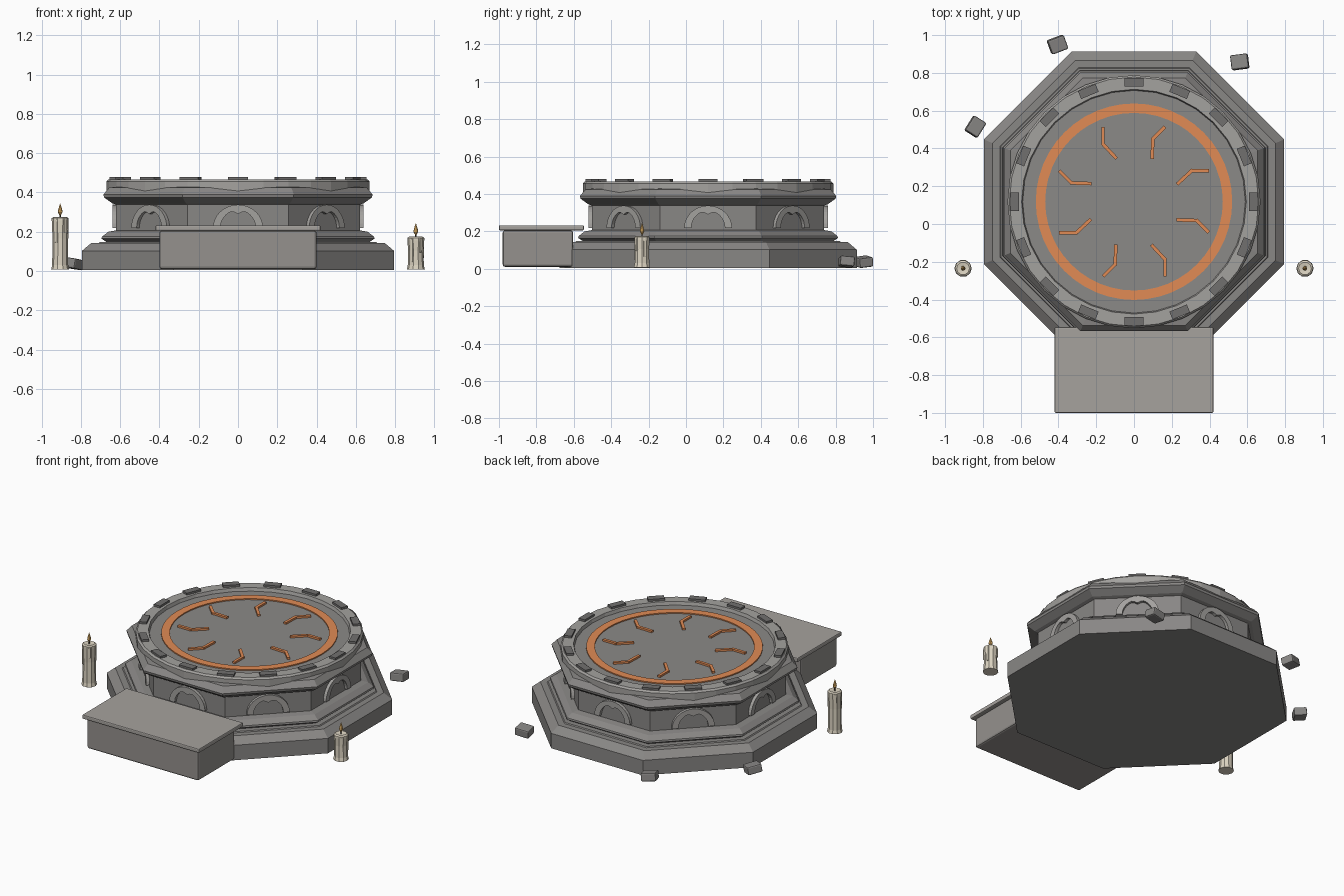
import bpy, bmesh, math
from mathutils import Matrix, Vector

if "Cube" in bpy.data.objects:
    bpy.data.objects.remove(bpy.data.objects["Cube"])

CY = 0.118  # centre of the octagonal dais in y


def mat(name, col):
    m = bpy.data.materials.new(name)
    m.diffuse_color = (*col, 1)
    m.use_nodes = True
    m.node_tree.nodes["Principled BSDF"].inputs["Base Color"].default_value = m.diffuse_color
    return m


ORANGE = mat("glow_orange", (0.75, 0.26, 0.09))
WAX = mat("wax", (0.72, 0.66, 0.54))
FLAME = mat("flame", (0.85, 0.5, 0.15))
WICK = mat("wick", (0.05, 0.04, 0.03))
STONE = mat("stone_mid", (0.25, 0.242, 0.235))
FLOOR = mat("stone_floor", (0.26, 0.252, 0.245))
LIGHT = mat("stone_light", (0.37, 0.36, 0.345))
STEP = mat("stone_step", (0.30, 0.285, 0.27))
SLAB = mat("stone_slab", (0.38, 0.36, 0.34))
DARK = mat("stone_dark", (0.165, 0.16, 0.158))


def finish(name, bm, material=None, loc=(0, 0, 0), bevel=0):
    bmesh.ops.recalc_face_normals(bm, faces=bm.faces)
    me = bpy.data.meshes.new(name)
    bm.to_mesh(me)
    bm.free()
    ob = bpy.data.objects.new(name, me)
    bpy.context.collection.objects.link(ob)
    ob.location = loc
    if material:
        me.materials.append(material)
    if bevel:
        b = ob.modifiers.new("bevel", "BEVEL")
        b.width, b.segments = bevel, 2
    return ob


def lathe(name, prof, n, loc=(0, CY, 0), material=STONE, closed=False, flats=False):
    """Revolve (radius, z) points; flats=True treats radius as apothem."""
    bm = bmesh.new()
    k = 1 / math.cos(math.pi / n) if flats else 1
    off = math.pi / n if flats else 0
    rings = [[bm.verts.new((r * k * math.cos(off + math.tau * i / n),
                            r * k * math.sin(off + math.tau * i / n), z))
              for i in range(n)] for r, z in prof]
    pairs = list(zip(rings, rings[1:]))
    if closed:
        pairs.append((rings[-1], rings[0]))
    else:
        bm.faces.new(rings[0])
        bm.faces.new(rings[-1])
    for a, b in pairs:
        for i in range(n):
            j = (i + 1) % n
            bm.faces.new((a[i], a[j], b[j], b[i]))
    return finish(name, bm, material, loc)


def box(name, centre, size, rot=None, material=STONE, bevel=0):
    bm = bmesh.new()
    bmesh.ops.create_cube(bm, size=1)
    bmesh.ops.scale(bm, vec=size, verts=bm.verts)
    if rot:
        bm.transform(rot)
    return finish(name, bm, material, centre, bevel)


def rotz(a):
    return Matrix.Rotation(a, 4, "Z")


# Octagonal plinth, lower moulding, drum and upper moulding
lathe("plinth", [(.795, .005), (.795, .102), (.748, .142), (.71, .142), (.705, .148), (.6, .148)],
      8, flats=True)
lathe("lower_moulding", [(.66, .14), (.675, .152), (.695, .165), (.692, .175), (.66, .20), (.62, .207)],
      8, flats=True)
lathe("drum", [(.62, .19), (.62, .36)], 8, flats=True)
lathe("upper_moulding", [(.62, .338), (.64, .345), (.682, .375), (.685, .39), (.655, .425), (.6, .43)],
      8, flats=True)

# Round top with a raised rim and sunken floor
lathe("top_rim", [(.67, .40), (.67, .455), (.66, .466), (.595, .466), (.588, .44), (.588, .40)],
      32, closed=True, material=LIGHT)
lathe("top_floor", [(.60, .41), (.60, .445)], 32, material=FLOOR)
lathe("glowing_ring", [(.52, .44), (.52, .452), (.47, .452), (.47, .44)], 48,
      material=ORANGE, closed=True)

# Blocks around the rim
for i in range(16):
    a = math.tau * i / 16
    box("rim_block", (.632 * math.cos(a), CY + .632 * math.sin(a), .465), (.045, .10, .028),
        rotz(a), DARK)

# Bent floor marks: two short bars each
pts = [Vector((-.164, .39, 0)), Vector((-.164, .305, 0)), Vector((-.096, .232, 0))]
for i in range(8):
    for p, q in zip(pts, pts[1:]):
        r = rotz(math.tau * i / 8)
        d = r @ (q - p)
        c = r @ ((p + q) / 2)
        box("floor_mark", (c.x, c.y + CY, .449), (d.length + .012, .018, .016),
            rotz(math.atan2(d.y, d.x)), ORANGE)

# Lobed arch on each drum face
N = 16
outer, inner = [], []
for i in range(N + 1):
    t = math.pi * i / N
    cusp = .02 * math.exp(-((t - math.pi / 2) / .22) ** 2)
    outer.append((.128 * math.cos(t), .218 + .12 * math.sin(t)))
    inner.append((.09 * math.cos(t), .218 + .092 * math.sin(t) - cusp))
for f in range(8):
    bm = bmesh.new()
    cols = [[bm.verts.new((y, x, z)) for (x, z), y in
             ((o, .61), (o, .64), (n, .64), (n, .61))] for o, n in zip(outer, inner)]
    for a, b in zip(cols, cols[1:]):
        for k in range(4):
            m = (k + 1) % 4
            bm.faces.new((a[k], a[m], b[m], b[k]))
    bm.faces.new(cols[0])
    bm.faces.new(cols[-1])
    bm.transform(rotz(math.tau * f / 8))
    finish("drum_arch", bm, LIGHT, loc=(0, CY, 0))

# Front step: body and overhanging slab
box("step_body", (0, -.792, .108), (.80, .376, .195), material=STEP, bevel=.012)
box("step_slab", (0, -.773, .219), (.84, .454, .027), material=SLAB, bevel=.006)

# Candles with drips, wick and flame
for side, h in ((-1, .275), (1, .175)):
    loc = (.905 * side, -.235, 0)
    lathe("candle", [(.046, .008), (.041, .03), (.039, h * .6), (.043, h - .02), (.043, h - .006),
                     (.034, h), (.012, h - .004)], 10, loc, WAX)
    for a, l in ((.4, .10), (2.3, .06), (4.2, .12), (5.4, .07)):
        box("wax_drip", (loc[0] + .038 * math.cos(a), loc[1] + .038 * math.sin(a), h - .01 - l / 2),
            (.012, .014, l), rotz(a), WAX, .004)
    lathe("wick", [(.004, h - .005), (.004, h + .018)], 6, loc, WICK)
    lathe("flame", [(.003, h + .008), (.012, h + .025), (.010, h + .038), (.001, h + .068)],
          8, loc, FLAME)

# Loose stones
for x, y, a, t in ((-.405, .95, .35, .12), (.56, .858, .12, -.1), (-.84, .515, 1.0, .12)):
    box("loose_stone", (x, y, .038), (.092, .078, .052),
        rotz(a) @ Matrix.Rotation(t, 4, "X") @ Matrix.Rotation(t, 4, "Y"), STONE, .008)
